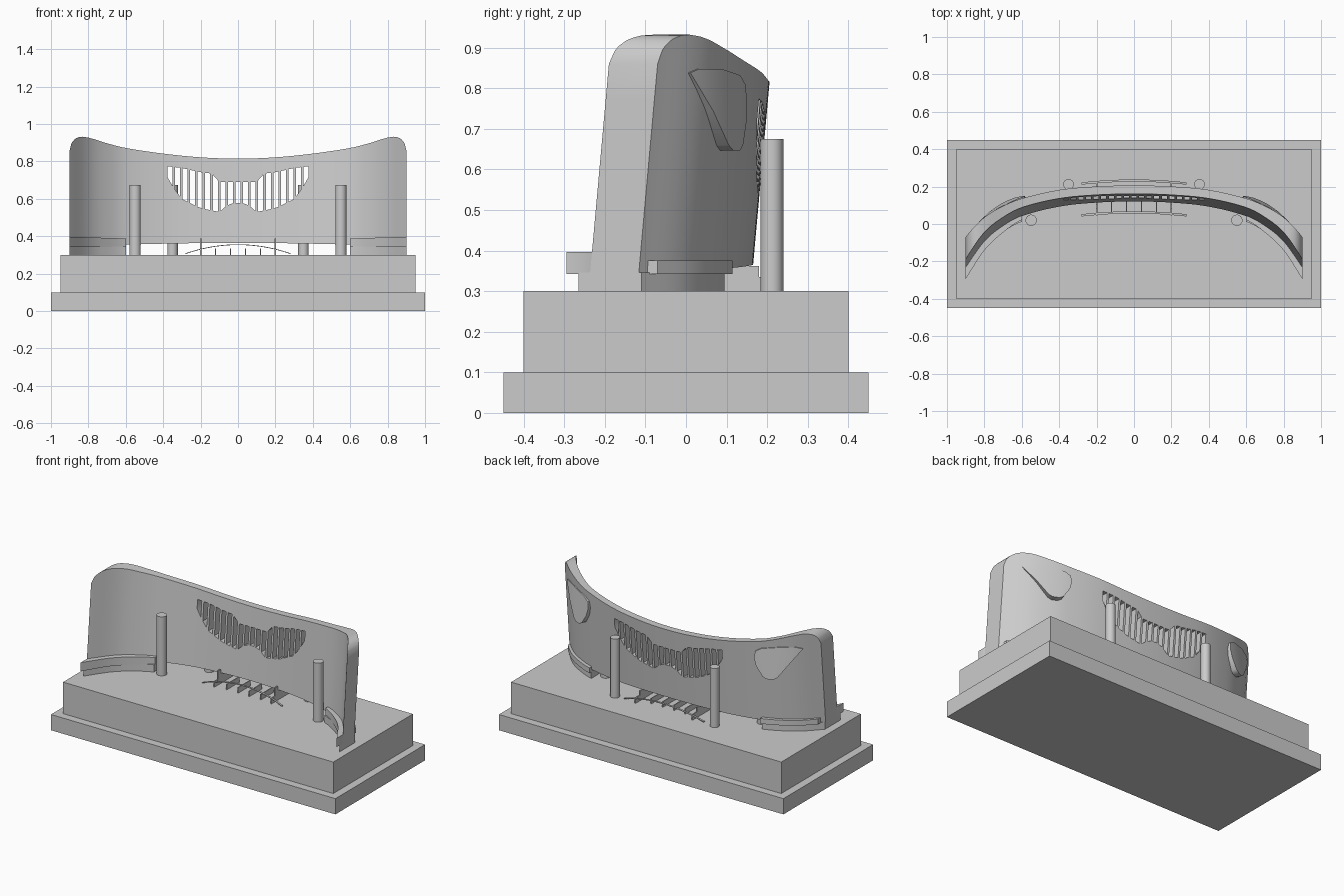
import bpy, bmesh, math
from mathutils import Vector

if "Cube" in bpy.data.objects:
    bpy.data.objects.remove(bpy.data.objects["Cube"])

grey = bpy.data.materials.new("light_grey")
grey.diffuse_color = (0.6, 0.6, 0.6, 1)
grey.use_nodes = True
grey.node_tree.nodes["Principled BSDF"].inputs["Base Color"].default_value = grey.diffuse_color


def make(name, bm, smooth=False):
    bmesh.ops.recalc_face_normals(bm, faces=bm.faces)
    me = bpy.data.meshes.new(name)
    bm.to_mesh(me)
    bm.free()
    ob = bpy.data.objects.new(name, me)
    bpy.context.collection.objects.link(ob)
    me.materials.append(grey)
    if smooth:
        bpy.ops.object.select_all(action='DESELECT')
        ob.select_set(True)
        bpy.context.view_layer.objects.active = ob
        bpy.ops.object.shade_smooth_by_angle(angle=math.radians(35))
    return ob


def box(name, x0, x1, y0, y1, z0, z1):
    bm = bmesh.new()
    bmesh.ops.create_cube(bm, size=1)
    for v in bm.verts:
        v.co = Vector(((x0 + x1) / 2 + v.co.x * (x1 - x0),
                       (y0 + y1) / 2 + v.co.y * (y1 - y0),
                       (z0 + z1) / 2 + v.co.z * (z1 - z0)))
    return make(name, bm)


def cylinder(name, x, y, r, z0, z1):
    bm = bmesh.new()
    bmesh.ops.create_cone(bm, cap_ends=True, segments=32, radius1=r, radius2=r, depth=z1 - z0)
    bmesh.ops.translate(bm, verts=bm.verts, vec=(x, y, (z0 + z1) / 2))
    return make(name, bm, True)


def curve(pts, smooth=True):
    """Symmetric profile f(|x|) through the points."""
    n = len(pts)
    m = [0.0]
    for i in range(1, n):
        a, b = pts[i - 1], pts[min(i + 1, n - 1)]
        m.append((b[1] - a[1]) / (b[0] - a[0]))

    def f(x):
        x = min(max(abs(x), pts[0][0]), pts[-1][0])
        i = next(k for k in range(n - 1) if x <= pts[k + 1][0])
        (xa, ya), (xb, yb) = pts[i], pts[i + 1]
        h = xb - xa
        t = (x - xa) / h
        if not smooth:
            return ya + (yb - ya) * t
        return (ya * (2*t**3 - 3*t*t + 1) + m[i] * h * (t**3 - 2*t*t + t)
                + yb * (3*t*t - 2*t**3) + m[i + 1] * h * (t**3 - t*t))
    return f


# Shell profiles over x
back = curve([(0, .165), (.2, .159), (.4, .139), (.6, .09), (.7, .048), (.8, -.015), (.9, -.115)])
front = curve([(0, .12), (.2, .114), (.4, .093), (.6, .042), (.7, -.012), (.8, -.095), (.9, -.235)])
top = curve([(0, .815), (.2, .822), (.4, .842), (.6, .872), (.7, .897), (.78, .922), (.83, .932),
             (.865, .924), (.89, .897), (.9, .86)])
bottom = curve([(0, .365), (.3, .362), (.6, .355), (.9, .345)])
slot_low = curve([(0, .58), (.04, .575), (.065, .56), (.1, .53), (.2, .55), (.3, .6), (.345, .66), (.385, .73)], False)
slot_high = curve([(0, .69), (.1, .69), (.14, .735), (.2, .742), (.3, .765), (.385, .775)], False)


def lean(z):
    return .09 * (z - .36)


# Stepped plinth
box("plinth_base", -1, 1, -.45, .45, 0, .1)
box("plinth_top", -.95, .95, -.4, .4, .1, .3)

# Curved shell with vertical grille slots
PITCH, HALF = .0405, .0135
cols = []
for i in range(-9, 10):
    cols += [(i * PITCH - HALF, True), (i * PITCH + HALF, False)]
side = [.41 + .03 * i for i in range(15)] + [.85, .865, .875, .885, .891, .896, .9]
cols = [(-x, False) for x in reversed(side)] + cols + [(x, False) for x in side]
bm = bmesh.new()
sheets = []
for prof in (front, back):
    sheets.append([[bm.verts.new((x, prof(x) + lean(z), z))
                    for z in (bottom(x), slot_low(x), slot_high(x), top(x))] for x, _ in cols])
pair = {}
for f_col, b_col in zip(*sheets):
    pair.update(zip(f_col, b_col))
for s in sheets:
    for i in range(len(cols) - 1):
        for j in range(3):
            if not (j == 1 and cols[i][1]):
                bm.faces.new((s[i][j], s[i + 1][j], s[i + 1][j + 1], s[i][j + 1]))
rim = [e for e in bm.edges if len(e.link_faces) == 1 and e.verts[0] in pair]
for a, b in [tuple(e.verts) for e in rim]:
    bm.faces.new((a, b, pair[b], pair[a]))
shell = make("curved_shell", bm, True)

# Round holes near the lower edge of the shell
for s in (-1, 1):
    bm = bmesh.new()
    bmesh.ops.create_cone(bm, cap_ends=True, segments=24, radius1=.019, radius2=.019, depth=.3)
    for v in bm.verts:
        v.co = Vector((s * .575 + v.co.x, .08 + v.co.z, .42 + v.co.y))
    cutter = make("hole_cutter", bm)
    cutter.hide_render = True
    cutter.hide_viewport = True
    mod = shell.modifiers.new("hole", 'BOOLEAN')
    mod.operation = 'DIFFERENCE'
    mod.solver = 'EXACT'
    mod.object = cutter


# Raised rounded-triangle pods on the back corners
pod = [(.825, .838), (.80, .848), (.72, .848), (.62, .832), (.585, .81), (.578, .77),
       (.59, .72), (.625, .66), (.645, .647), (.68, .647), (.70, .66), (.76, .745)]
for s in (-1, 1):
    bm = bmesh.new()
    inner, outer = [], []
    for x, z in pod:
        slope = (back(x + .005) - back(x - .005)) / .01
        n = Vector((-slope, 1)).normalized()
        d = .006 + .03 * (.848 - z) / .2
        y = back(x) + lean(z)
        inner.append(bm.verts.new((s * (x - n.x * .015), y - n.y * .015, z)))
        outer.append(bm.verts.new((s * (x + n.x * d), y + n.y * d, z)))
    for i in range(len(pod)):
        k = (i + 1) % len(pod)
        bm.faces.new((inner[i], inner[k], outer[k], outer[i]))
    bm.faces.new(inner)
    cap = bm.faces.new(outer)
    bmesh.ops.triangulate(bm, faces=[cap])
    make("corner_pod", bm, True)


def sweep(name, x0, x1, section, steps=24):
    """Solid through sections; section(x) gives a loop of (y, z)."""
    bm = bmesh.new()
    rings = []
    for i in range(steps + 1):
        x = x0 + (x1 - x0) * i / steps
        rings.append([bm.verts.new((x, y, z)) for y, z in section(x)])
    for a, b in zip(rings, rings[1:]):
        for j in range(len(a)):
            k = (j + 1) % len(a)
            bm.faces.new((a[j], a[k], b[k], b[j]))
    bm.faces.new(rings[0])
    bm.faces.new(rings[-1])
    return make(name, bm, True)


def rect(y0, y1, z0, z1):
    return [(y0, z0), (y1, z0), (y1, z1), (y0, z1)]


# Curved mounting rails and pillars, one set per side
for s in (-1, 1):
    sweep("rail_base", s * .6, s * .9, lambda x: rect(front(x) - .03, back(x) + .005, .3, .346))
    sweep("rail_front_lip", s * .6, s * .9,
          lambda x: rect(front(x) - .02 - .13 * (abs(x) - .6), front(x) + .005, .342, .388 + .03 * (abs(x) - .6)))
    sweep("rail_back_flange", s * .6, s * .88, lambda x: rect(back(x) - .01, back(x) + .024, .342, .375))
    cylinder("front_pillar", s * .55, .02, .03, .3, .675)
    cylinder("back_pillar", s * .35, .212, .028, .3, .675)
    # Tall rack ribs
    box("rack_end_rib", s * .2 - .004, s * .2 + .004, .045, .225, .3, .335)
    box("rack_end_post", s * .2 - .004, s * .2 + .004, .08, .18, .3, .362)
    box("rack_end_clip", s * .2 - .004, s * .2 + .004, .08, .108, .36, .388)


# Low arched strips and thin ribs under the shell
def arch(x):
    return .302 + .055 * (1 - (x / .3) ** 2)


for name, y_mid in (("front_arch", .062), ("back_arch", .232)):
    sweep(name, -.28, .28, lambda x: rect(y_mid - .2 * x * x - .006, y_mid - .2 * x * x + .006,
                                          arch(x) - .004, arch(x)))
for x in (-.12, -.04, .04, .12):
    box("rack_rib", x - .003, x + .003, .055, .18, .3, .335)
